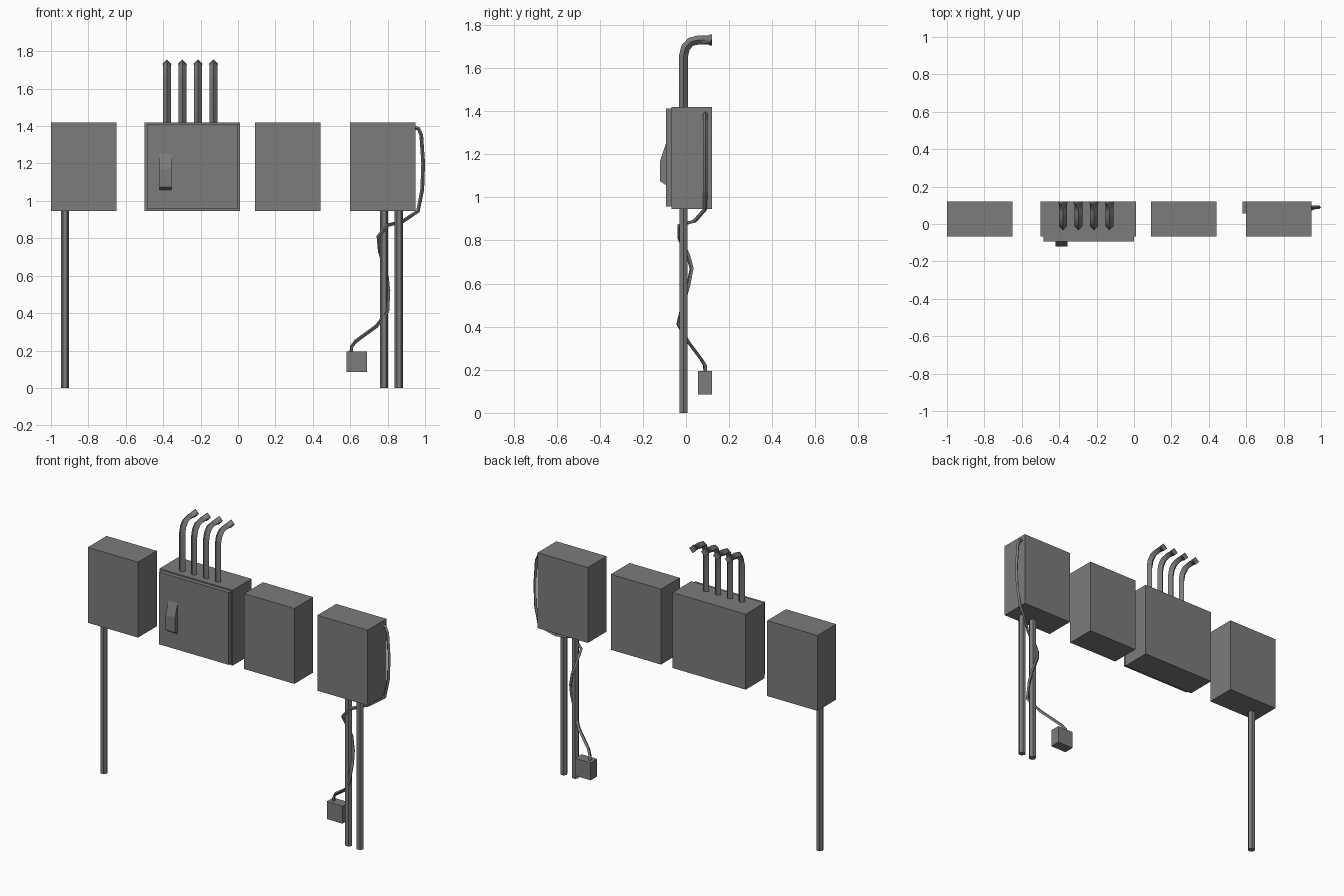
import bpy
import bmesh

cube = bpy.data.objects.get("Cube")
if cube:
    bpy.data.objects.remove(cube, do_unlink=True)

grey = bpy.data.materials.new("dull grey metal")
grey.use_nodes = True
GREY = (0.2, 0.2, 0.2, 1)
grey.diffuse_color = GREY
grey.node_tree.nodes["Principled BSDF"].inputs["Base Color"].default_value = GREY


def add_object(name, data):
    obj = bpy.data.objects.new(name, data)
    bpy.context.collection.objects.link(obj)
    data.materials.append(grey)
    return obj


def prism(name, profile, x0, x1):
    """Extrude a (y, z) outline along x."""
    bm = bmesh.new()
    face = bm.faces.new([bm.verts.new((x0, y, z)) for y, z in profile])
    new = bmesh.ops.extrude_face_region(bm, geom=[face])["geom"]
    verts = [v for v in new if isinstance(v, bmesh.types.BMVert)]
    bmesh.ops.translate(bm, vec=(x1 - x0, 0, 0), verts=verts)
    bmesh.ops.recalc_face_normals(bm, faces=bm.faces)
    mesh = bpy.data.meshes.new(name)
    bm.to_mesh(mesh)
    bm.free()
    return add_object(name, mesh)


def box(name, x0, x1, y0, y1, z0, z1):
    return prism(name, [(y0, z0), (y1, z0), (y1, z1), (y0, z1)], x0, x1)


def tube(name, points, radius, resolution=0, flare=None):
    """Sweep a round section along a path and turn it into a mesh."""
    curve = bpy.data.curves.new(name, "CURVE")
    curve.dimensions = "3D"
    curve.bevel_depth = radius
    curve.bevel_resolution = resolution
    curve.use_fill_caps = True
    spline = curve.splines.new("POLY")
    spline.points.add(len(points) - 1)
    for i, (p, co) in enumerate(zip(spline.points, points)):
        p.co = (*co, 1)
        p.radius = flare if flare and i >= len(points) - 2 else 1
    obj = add_object(name, curve)
    bpy.ops.object.select_all(action="DESELECT")
    obj.select_set(True)
    bpy.context.view_layer.objects.active = obj
    bpy.ops.object.convert(target="MESH")
    bpy.ops.object.shade_smooth_by_angle(angle=1.0)
    return bpy.context.object


# Row of cabinets
BACK, FRONT, BOTTOM, TOP = 0.12, -0.067, 0.945, 1.42
for name, x0, x1 in [("right_cabinet", -1, -0.65), ("main_cabinet", -0.5, 0.01),
                     ("middle_cabinet", 0.09, 0.44), ("left_cabinet", 0.6, 0.95)]:
    box(name, x0, x1, FRONT, BACK, BOTTOM, TOP)

# Door and sloped handle on the main cabinet
box("main_door", -0.485, 0.0, -0.093, FRONT, 0.957, 1.412)
prism("door_handle", [(-0.09, 1.055), (-0.12, 1.075), (-0.12, 1.17), (-0.09, 1.26)],
      -0.42, -0.355)

# Support poles
for name, x in [("right_pole", -0.925), ("left_inner_pole", 0.78), ("left_outer_pole", 0.86)]:
    tube(name, [(x, -0.012, 0), (x, -0.012, BOTTOM + 0.01)], 0.022, 1)

# Bent conduits with a flared end
bend = [(-0.012, 1.4), (-0.012, 1.655), (-0.002, 1.695), (0.022, 1.722), (0.06, 1.731),
        (0.107, 1.731), (0.109, 1.731), (0.12, 1.731)]
for i in range(4):
    x = -0.38 + 0.083 * i
    tube("conduit_%d" % (i + 1), [(x, y, z) for y, z in bend], 0.021, flare=1.2)

# Loose cable looping down to the small junction box
tube("cable", [
    (0.94, 0.09, 1.39), (0.965, 0.09, 1.387), (0.98, 0.09, 1.35), (0.99, 0.09, 1.2),
    (0.985, 0.09, 1.06), (0.962, 0.088, 0.945), (0.88, 0.04, 0.89), (0.80, -0.03, 0.87),
    (0.75, -0.03, 0.81), (0.758, 0.01, 0.73), (0.775, 0.026, 0.67), (0.797, 0.01, 0.59),
    (0.805, -0.01, 0.52), (0.80, -0.036, 0.41), (0.74, 0.01, 0.33), (0.63, 0.07, 0.25),
    (0.607, 0.088, 0.22), (0.604, 0.09, 0.18)], 0.01)
box("junction_box", 0.58, 0.69, 0.055, BACK, 0.085, 0.195)
